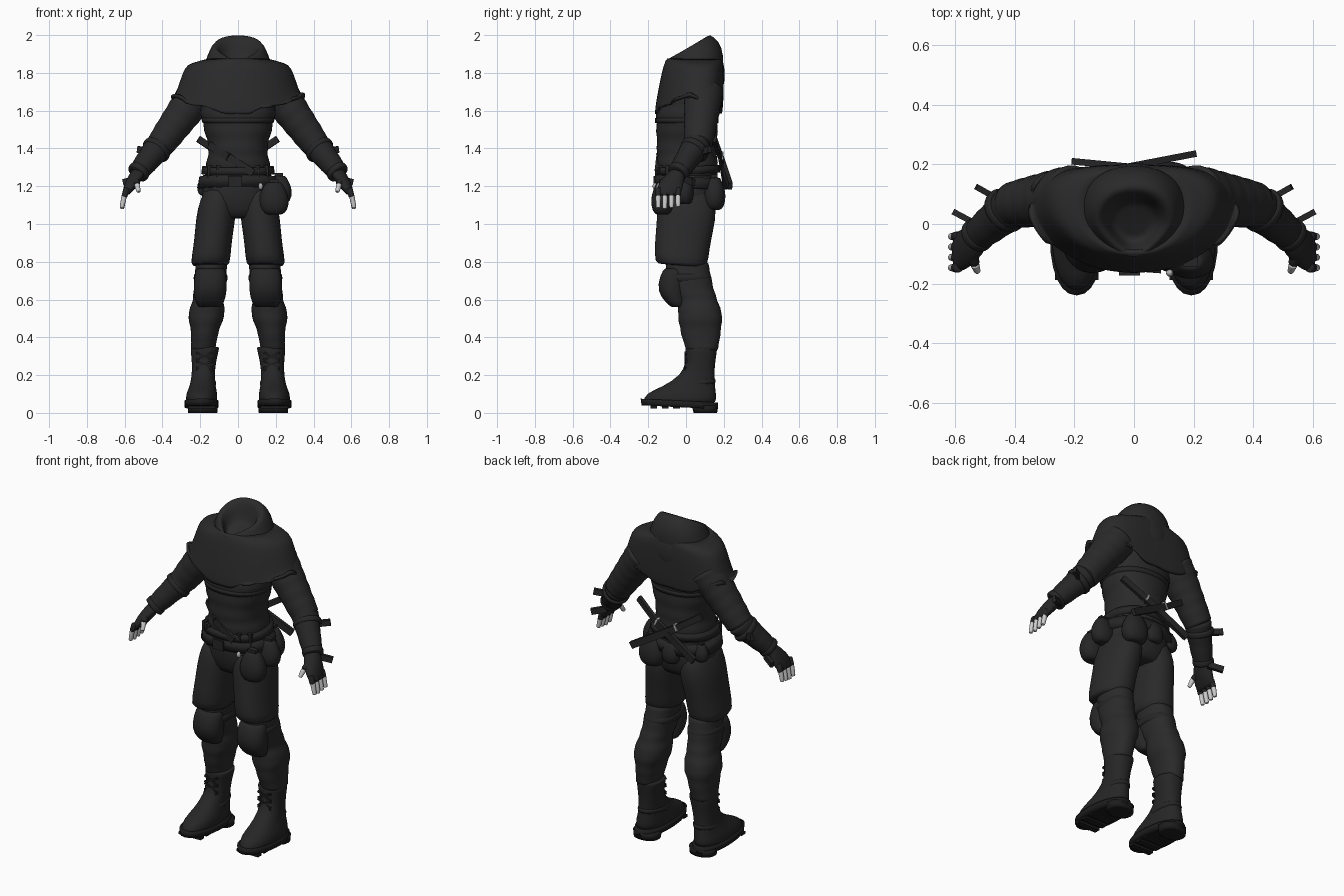
import bpy, bmesh, math, random
from mathutils import Vector

random.seed(4)
if "Cube" in bpy.data.objects:
    bpy.data.objects.remove(bpy.data.objects["Cube"], do_unlink=True)


def material(name, value):
    mat = bpy.data.materials.new(name)
    mat.use_nodes = True
    colour = (value, value, value, 1)
    mat.diffuse_color = colour
    shader = mat.node_tree.nodes["Principled BSDF"]
    shader.inputs["Base Color"].default_value = colour
    shader.inputs["Roughness"].default_value = .9
    return mat


CLOTH = material("charcoal cloth", .023)
LEATHER = material("dark leather", .019)
SOLE = material("black rubber", .012)
PALE = material("pale fingertips", .6)
METAL = material("light metal", .45)


def finish(bm, name, mat, side=1, smooth=True, rounded=False):
    """Turn a bmesh into a shaded object, mirrored in x when side is -1."""
    for vert in bm.verts:
        vert.co.x *= side
    bmesh.ops.recalc_face_normals(bm, faces=bm.faces)
    for face in bm.faces:
        face.smooth = smooth
    mesh = bpy.data.meshes.new(name)
    bm.to_mesh(mesh)
    bm.free()
    mesh.materials.append(mat)
    obj = bpy.data.objects.new(name, mesh)
    bpy.context.collection.objects.link(obj)
    if rounded:
        obj.modifiers.new("rounding", "SUBSURF").levels = 1
    return obj


def skin(name, mat, loops, side, closed=True, rounded=True):
    """Bridge equal loops of points, folding the ends inward when closed."""
    if closed:
        ends = []
        for loop in (loops[0], loops[-1]):
            middle = sum(loop, Vector()) / len(loop)
            ends.append([p.lerp(middle, .25) for p in loop])
        loops = [ends[0], *loops, ends[1]]
    bm = bmesh.new()
    rows = [[bm.verts.new(p) for p in loop] for loop in loops]
    for upper, lower in zip(rows, rows[1:]):
        for i in range(len(upper)):
            bm.faces.new((upper[i - 1], upper[i], lower[i], lower[i - 1]))
    if closed:
        bm.faces.new(rows[0])
        bm.faces.new(rows[-1])
    return finish(bm, name, mat, side, rounded=rounded)


def circle(count):
    turns = [math.tau * i / count for i in range(count)]
    return [(math.cos(a), math.sin(a)) for a in turns]


def wrinkle(row, folds):
    return 1 + .045 * (-1) ** row if folds else 1


def scaled(vector, size):
    return Vector(map(math.prod, zip(vector, size)))


def loft(name, mat, rings, side=1, x=(0, 0), count=24, folds=0, tilt=0, warp=None, **options):
    """Level rings of (height, half width, front, back), x running from first to last."""
    total = 2 * folds + 1 if folds else len(rings)
    loops = []
    for row in range(total):
        u = row / (total - 1)
        step = min(int(u * (len(rings) - 1)), len(rings) - 2)
        t = u * (len(rings) - 1) - step
        z, wide, front, back = [a + (b - a) * t for a, b in zip(rings[step], rings[step + 1])]
        swell = wrinkle(row, folds)
        loop = []
        for c, s in circle(count):
            across = math.copysign(abs(c) ** .9, c) * wide * swell
            along = math.copysign(abs(s) ** .9, s) * (back - front) / 2 * swell
            p = Vector((x[0] + (x[1] - x[0]) * u + across, (front + back) / 2 + along, z + tilt * along))
            loop.append(warp(p, u) if warp else p)
        loops.append(loop)
    return skin(name, mat, loops, side, **options)


def limb(name, mat, start, end, thick, thin, side=1, folds=0, count=12):
    """Tapered round section between two joints."""
    start, end = Vector(start), Vector(end)
    turn = (end - start).to_track_quat("Z", "Y")
    total = 2 * folds + 3
    loops = []
    for row in range(total):
        t = row / (total - 1)
        r = (thick + (thin - thick) * t) * wrinkle(row, folds)
        loops.append([start.lerp(end, t) + turn @ Vector((c * r, s * r, 0)) for c, s in circle(count)])
    return skin(name, mat, loops, side)


def bar(name, mat, start, end, width, depth, side=1):
    """Box running from start to end."""
    start, end = Vector(start), Vector(end)
    turn = (end - start).to_track_quat("Z", "Y")
    bm = bmesh.new()
    bmesh.ops.create_cube(bm, size=1)
    for vert in bm.verts:
        vert.co = start.lerp(end, .5) + turn @ scaled(vert.co, (width, depth, (end - start).length))
    return finish(bm, name, mat, side, smooth=False)


def ball(name, mat, centre, size):
    bm = bmesh.new()
    bmesh.ops.create_uvsphere(bm, u_segments=20, v_segments=12, radius=1)
    for vert in bm.verts:
        vert.co = Vector(centre) + scaled(vert.co, size)
    return finish(bm, name, mat)


# Wrinkled torso with a chest band, and hips
loft("torso", CLOTH, [(1.75, .2, -.13, .17), (1.58, .2, -.16, .17),
                      (1.4, .155, -.155, .165), (1.25, .18, -.15, .17)], folds=6)
loft("chest_band", LEATHER, [(1.56, .195, -.163, .172), (1.535, .188, -.163, .172)], rounded=False)
loft("hips", CLOTH, [(1.3, .175, -.15, .16), (1.12, .2, -.155, .17), (1.03, .18, -.11, .13)])


# Shoulder cape: its sides sweep back and up to a ragged hem
def drape(p, u):
    outward = min(1, (p.x / .33) ** 2)
    p.y += .055 * outward
    p.z += .09 * outward * u * u
    if u == 1:
        p.z += random.uniform(-.025, .025)
    return p


cape = loft("shoulder_cape", CLOTH, [(1.875, .16, -.1, .19), (1.85, .25, -.115, .195), (1.82, .285, -.125, .2),
                                     (1.7, .315, -.15, .2), (1.61, .342, -.165, .195), (1.59, .345, -.165, .19)],
            count=40, warp=drape, closed=False)
cape.modifiers.new("thickness", "SOLIDIFY").thickness = .015


# Hood: the opening leans forward and narrows to a point
def lean(p, u):
    p.z += min(.6, u) * (p.y - .03)
    p.x *= 1 + 8 * min(.6, u) * min(0, p.y)
    return p


loft("hood", CLOTH, [(1.78, .2, -.11, .2), (1.87, .17, -.11, .2), (1.905, .155, -.115, .178),
                     (1.955, .135, -.11, .125), (1.94, .1, -.09, .1), (1.85, .08, -.06, .08)], warp=lean)
ball("hood_drape", CLOTH, (0, .15, 1.79), (.12, .055, .12))

# Belts, buckle and straps
loft("upper_belt", LEATHER, [(1.305, .19, -.165, .18), (1.265, .195, -.165, .18)], rounded=False, tilt=.04)
loft("lower_belt", LEATHER, [(1.25, .205, -.165, .18), (1.19, .215, -.165, .18)], rounded=False, tilt=-.06)
bar("buckle", LEATHER, (-.05, -.165, 1.225), (.02, -.165, 1.225), .015, .06)
bar("upper_sash", LEATHER, (-.15, -.075, 1.42), (-.05, -.145, 1.355), .02, .04)
bar("lower_sash", LEATHER, (-.05, -.145, 1.355), (.08, -.155, 1.27), .02, .04)
for place in (-.15, -.1, .1, .15):
    depth = .01 - .165 * math.sqrt(1 - (place / .2) ** 2)
    bar("belt_loop", LEATHER, (place, depth, 1.19), (place, depth, 1.31), .025, .02)


# Hanging pouches, each sagging below a narrow neck
def pouch(name, x, y, z, size):
    shape = ((1, .5), (.5, .8), (-.1, 1), (-.8, .85), (-1, .5))
    rings = [(z + size * level, size * girth, y - size * girth * .75, y + size * girth * .75)
             for level, girth in shape]
    loft(name, LEATHER, rings, x=(x, x), count=16)
    bar(name + "_hanger", LEATHER, (x, y, z), (x, y, z + size * 1.2), size * .6, size * .4)


pouch("front_pouch", .19, -.125, 1.135, .085)
pouch("side_pouch", .215, -.01, 1.18, .075)
pouch("rear_pouch", .12, .15, 1.16, .085)
pouch("back_pouch", -.01, .155, 1.18, .06)
pouch("far_pouch", -.17, .1, 1.2, .05)
ball("pouch_toggle", METAL, (.12, -.165, 1.2), (.012, .012, .018))

# Crossed sheathed daggers behind the waist
for name, side, y in (("first", 1, .235), ("second", -1, .21)):
    bar(name + "_sheath", LEATHER, (.2, y, 1.2), (-.06, .185, 1.35), .022, .04, side)
    bar(name + "_grip", LEATHER, (-.06, .185, 1.35), (-.21, .15, 1.45), .02, .035, side)
    bar(name + "_guard", METAL, (-.075, .185, 1.34), (-.055, .185, 1.38), .025, .012, side)

shoulder, elbow, wrist = Vector((.2, .095, 1.71)), Vector((.41, .065, 1.42)), Vector((.535, -.045, 1.265))
for word, side in (("left", 1), ("right", -1)):
    # Wrinkled sleeve, then a bracer with raised rims and strap ends
    limb(word + "_sleeve", CLOTH, shoulder, elbow, .11, .08, side, folds=4)
    limb(word + "_bracer", LEATHER, elbow.lerp(shoulder, .05), wrist, .08, .055, side, folds=2)
    for name, t, girth in (("elbow", .1, .083), ("wrist", .85, .062)):
        limb(f"{word}_{name}_rim", LEATHER, elbow.lerp(wrist, t), elbow.lerp(wrist, t + .15), girth, girth, side)
    bar(word + "_upper_strap_end", LEATHER, (.45, .08, 1.38), (.53, .125, 1.395), .02, .035, side)
    bar(word + "_lower_strap_end", LEATHER, (.53, 0, 1.24), (.605, .04, 1.22), .02, .035, side)

    # Gloved hand with bare fingertips
    loft(word + "_glove", LEATHER, [(1.29, .04, -.08, 0), (1.22, .045, -.15, -.01), (1.155, .02, -.165, -.025)],
         side, x=(.52, .595), count=16)
    for finger in range(4):
        y = -.147 + .035 * finger
        tip = 1.08 + .005 * abs(finger - 1)
        limb(word + "_finger_sleeve", LEATHER, (.588, y, 1.19), (.602, y, 1.145), .018, .018, side, count=8)
        limb(word + "_fingertip", PALE, (.6, y, 1.16), (.615, y, tip), .016, .013, side, count=8)
    limb(word + "_thumb", LEATHER, (.55, -.09, 1.24), (.535, -.135, 1.21), .025, .02, side, count=8)
    limb(word + "_thumb_tip", PALE, (.535, -.135, 1.21), (.526, -.16, 1.17), .017, .012, side, count=8)

    # Baggy trouser leg over wrapped calf and knee pad
    loft(word + "_trouser_leg", CLOTH, [(1.18, .08, -.13, .14), (1.08, .105, -.153, .165), (.98, .103, -.157, .145),
                                        (.88, .1, -.167, .125), (.78, .107, -.167, .115)],
         side, x=(.1, .148), tilt=-.08)
    loft(word + "_lower_leg", CLOTH, [(.8, .085, -.11, .12), (.68, .085, -.1, .14), (.6, .08, -.04, .165),
                                      (.52, .1, -.045, .195), (.43, .072, -.03, .185), (.33, .065, 0, .17)],
         side, x=(.14, .185), folds=6)
    loft(word + "_knee_pad", LEATHER, [(.765, .08, -.12, 0), (.68, .09, -.155, 0), (.61, .085, -.135, 0),
                                       (.56, .065, -.08, 0)], side, x=(.145, .15))
    loft(word + "_knee_strap", LEATHER, [(.74, .092, -.12, .135), (.69, .092, -.12, .14)], side, x=(.145, .145))

    # Laced boot on a treaded sole
    loft(word + "_boot", LEATHER, [(.35, .075, -.005, .165), (.33, .075, -.005, .165), (.27, .064, 0, .155),
                                   (.2, .06, -.025, .15), (.135, .07, -.13, .155), (.105, .083, -.215, .16),
                                   (.05, .085, -.235, .165)], side, x=(.173, .195))
    loft(word + "_ankle_strap", LEATHER, [(.175, .068, -.065, .16), (.14, .072, -.1, .16)], side,
         x=(.183, .186), tilt=.1)
    loft(word + "_sole", SOLE, [(.065, .09, -.24, .17), (.03, .09, -.235, .17)], side, x=(.193, .193),
         tilt=-.05, rounded=False)
    loft(word + "_heel", SOLE, [(.04, .08, .03, .17), (0, .077, .04, .165)], side, x=(.187, .187), rounded=False)
    for y in (-.17, -.11, -.05):
        bar(word + "_tread", SOLE, (.12, y, .03), (.265, y, .03), .035, .015, side)
    for z in (.19, .235, .28):
        for slant in (-.042, .042):
            bar(word + "_lace", SOLE, (.178 - slant, -.002, z), (.178 + slant, -.002, z + .04), .012, .012, side)
